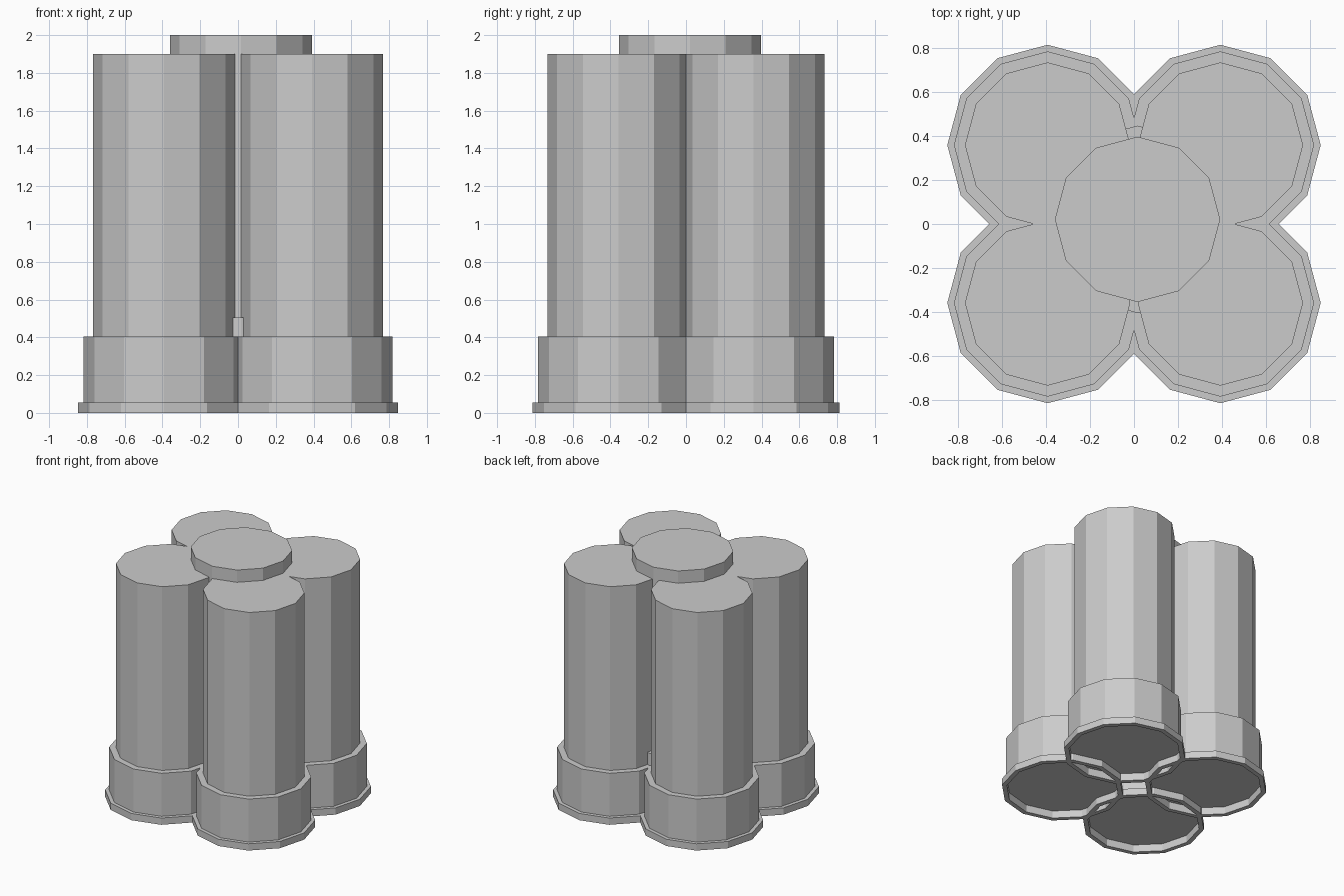
import bpy, bmesh, math

if "Cube" in bpy.data.objects:
    bpy.data.objects.remove(bpy.data.objects["Cube"])

SIDES = 12

grey = bpy.data.materials.new("light_grey")
grey.diffuse_color = (0.6, 0.6, 0.6, 1)
grey.use_nodes = True
grey.node_tree.nodes["Principled BSDF"].inputs["Base Color"].default_value = grey.diffuse_color

# Profile of one tube: recessed underside, foot rim, collar, long body, flat lid
PROFILE = [(0.418, 0.06), (0.418, 0.0), (0.455, 0.0), (0.455, 0.055),
           (0.425, 0.055), (0.425, 0.405), (0.375, 0.405), (0.375, 1.9)]


def tube(name, x, y, z):
    bm = bmesh.new()
    rings = []
    for r, h in PROFILE:
        rings.append([bm.verts.new((r * math.cos(2 * math.pi * i / SIDES),
                                    r * math.sin(2 * math.pi * i / SIDES), h))
                      for i in range(SIDES)])
    for a, b in zip(rings, rings[1:]):
        for i in range(SIDES):
            j = (i + 1) % SIDES
            bm.faces.new((a[i], a[j], b[j], b[i]))
    bm.faces.new(rings[0][::-1])   # recessed bottom disc
    bm.faces.new(rings[-1])        # lid
    bmesh.ops.recalc_face_normals(bm, faces=bm.faces)
    mesh = bpy.data.meshes.new(name)
    bm.to_mesh(mesh)
    bm.free()
    mesh.materials.append(grey)
    ob = bpy.data.objects.new(name, mesh)
    ob.location = (x, y, z)
    bpy.context.collection.objects.link(ob)


# Four outer tubes
for sx, side in ((-1, "left"), (1, "right")):
    for sy, end in ((-1, "front"), (1, "back")):
        tube(f"{end}_{side}_tube", sx * 0.392, sy * 0.358, 0)

# Raised middle tube, slightly off centre
tube("middle_tube", 0.016, 0.021, 0.1)
